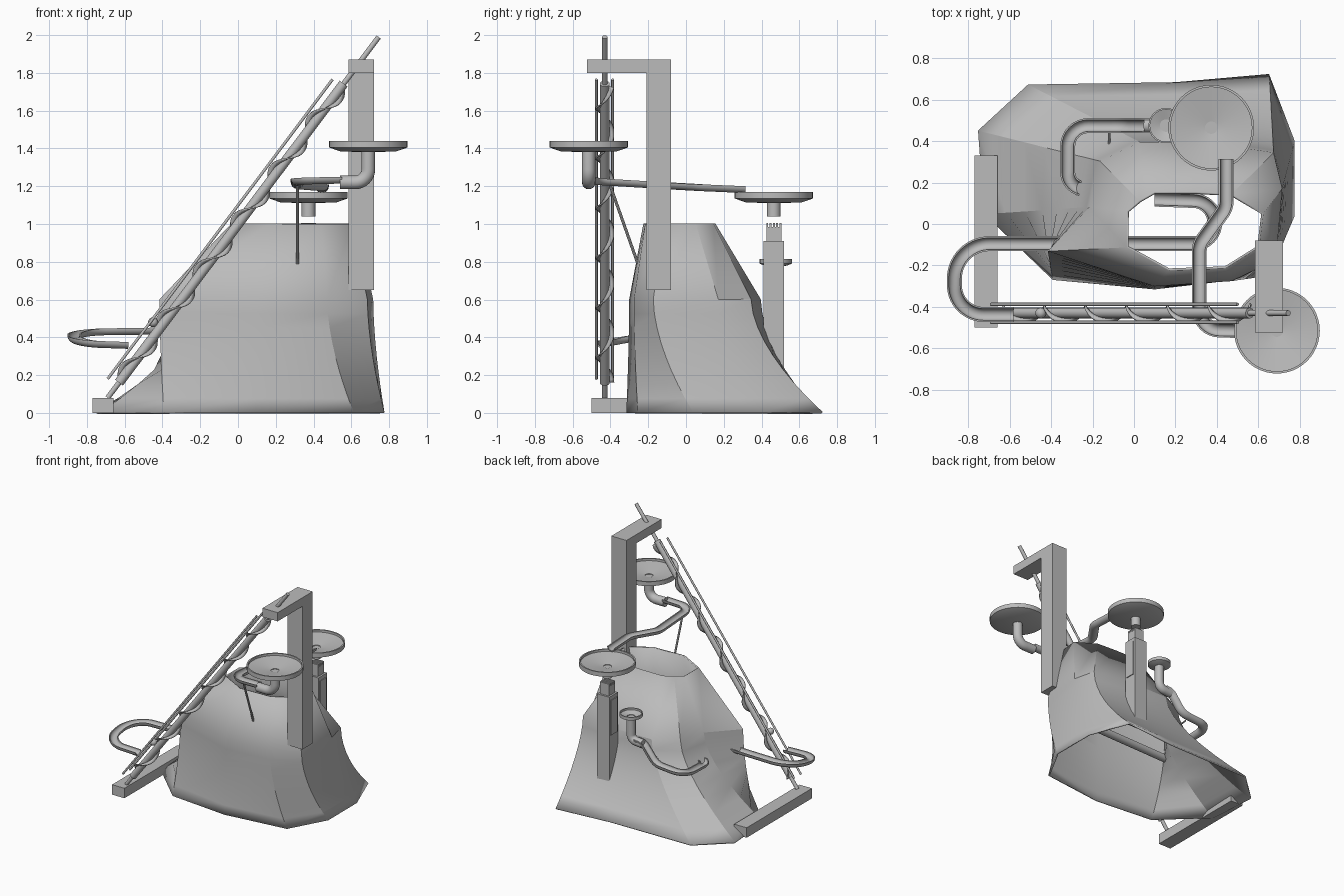
import bpy, bmesh, math
from mathutils import Vector

if "Cube" in bpy.data.objects:
    bpy.data.objects.remove(bpy.data.objects["Cube"])

grey = bpy.data.materials.new("plain_grey")
grey.use_nodes = True
grey.diffuse_color = (0.5, 0.5, 0.5, 1)
grey.node_tree.nodes["Principled BSDF"].inputs["Base Color"].default_value = (0.5, 0.5, 0.5, 1)


def add(name, verts, faces, smooth=None, thick=0):
    """Mesh object with optional shell thickness and angle-limited smoothing."""
    me = bpy.data.meshes.new(name)
    me.from_pydata([tuple(v) for v in verts], [], faces)
    bm = bmesh.new()
    bm.from_mesh(me)
    bmesh.ops.recalc_face_normals(bm, faces=bm.faces)
    bm.to_mesh(me)
    bm.free()
    ob = bpy.data.objects.new(name, me)
    bpy.context.collection.objects.link(ob)
    me.materials.append(grey)
    if thick:
        mod = ob.modifiers.new("shell", "SOLIDIFY")
        mod.thickness, mod.offset = thick, 0
    if smooth:
        bpy.ops.object.select_all(action="DESELECT")
        ob.select_set(True)
        bpy.context.view_layer.objects.active = ob
        bpy.ops.object.shade_smooth_by_angle(angle=math.radians(smooth))
    return ob


def box(name, lo, hi):
    verts = [(x, y, z) for x in (lo[0], hi[0]) for y in (lo[1], hi[1]) for z in (lo[2], hi[2])]
    return add(name, verts, [(0, 1, 3, 2), (4, 6, 7, 5), (0, 4, 5, 1), (2, 3, 7, 6), (0, 2, 6, 4), (1, 5, 7, 3)])


def skin(rows, closed_rows=False, closed_cols=True):
    """Quads between successive rows of equal length."""
    n, m = len(rows[0]), len(rows)
    faces = [(r * n + c, r * n + (c + 1) % n, (r + 1) % m * n + (c + 1) % n, (r + 1) % m * n + c)
             for r in range(m if closed_rows else m - 1) for c in range(n if closed_cols else n - 1)]
    return [p for row in rows for p in row], faces


def rounded(points, radius, steps=8):
    """Polyline with circular corners."""
    pts = [Vector(p) for p in points]
    out = [pts[0]]
    for a, b, c in zip(pts, pts[1:], pts[2:]):
        u, v = (a - b).normalized(), (c - b).normalized()
        half = u.angle(v) / 2
        d = min(radius / math.tan(half), (a - b).length * 0.5, (c - b).length * 0.5)
        p, q, w = b + u * d, b + v * d, math.sin(half)
        for i in range(steps + 1):
            t = i / steps
            k = ((1 - t) ** 2, 2 * t * (1 - t) * w, t * t)
            out.append((p * k[0] + b * k[1] + q * k[2]) / sum(k))
    return out + [pts[-1]]


def sweep(name, path, r, gutter=False, sides=16):
    """Closed pipe, or an open-topped gutter with a thin wall."""
    path = [Vector(p) for p in path]
    path = [p for i, p in enumerate(path) if i == 0 or (p - path[i - 1]).length > 1e-4]
    if gutter:
        arc = [math.pi * i / 12 for i in range(13)]
        section = [(r, a) for a in arc] + [(r - 0.008, a) for a in reversed(arc)]
    else:
        section = [(r, math.tau * i / sides) for i in range(sides)]
    rows, up = [], Vector((0, 0, 1))
    for i, p in enumerate(path):
        t = (path[min(i + 1, len(path) - 1)] - path[max(i - 1, 0)]).normalized()
        if not gutter and i == 0 and abs(t.z) > 0.9:
            up = Vector((0, 1, 0))
        n = (up - t * up.dot(t)).normalized()
        if not gutter:
            up = n
        s = t.cross(n)
        rows.append([p + s * (q * math.cos(a)) - n * (q * math.sin(a)) for q, a in section])
    verts, faces = skin(rows)
    k = len(section)
    if gutter:
        for base in (0, len(verts) - k):
            faces += [(base + i, base + i + 1, base + k - 2 - i, base + k - 1 - i) for i in range(12)]
    else:
        faces += [tuple(range(k)), tuple(range(len(verts) - k, len(verts)))]
    return add(name, verts, faces, 40)


def lathe(name, centre, profile, sides=48):
    rows = [[Vector(centre) + Vector((r * math.cos(a), r * math.sin(a), z)) for r, z in profile]
            for a in (math.tau * i / sides for i in range(sides))]
    return add(name, *skin(rows, closed_rows=True), smooth=35)


# Hollow mountain: each line gives one ridge at the base, shoulder and rim
ridges = [((0.1, -0.31), (0.1, -0.295), (0.17, -0.22)),
          ((0.61, -0.25), (0.47, -0.27), (0.44, -0.21)),
          ((0.77, 0.04), (0.68, -0.17), (0.6, -0.11)),
          ((0.77, 0.4), (0.71, 0.17), (0.62, 0.05)),
          ((0.65, 0.72), (0.67, 0.34), (0.47, 0.14)),
          ((0.2, 0.68), (0.35, 0.39), (0.3, 0.15)),
          ((-0.51, 0.67), (0.03, 0.39), (0.1, 0.15)),
          ((-0.75, 0.45), (-0.16, 0.3), (0.03, 0.11)),
          ((-0.72, 0.05), (-0.21, 0.08), (-0.03, 0.06)),
          ((-0.39, -0.265), (-0.41, -0.13), (-0.03, -0.11))]
rows = []
for i in range(9):
    t = i / 8
    f = (1 - t) ** 1.7
    rows.append([(m[0] + (b[0] - m[0]) * f, m[1] + (b[1] - m[1]) * f, 0.6 * t) for b, m, _ in ridges])
rows.append([(p[0], p[1], 1.0) for _, _, p in ridges])
add("mountain_shell", *skin(rows), smooth=24, thick=0.012)

# Frame: ground beam, pillar and overhead arm
box("ground_beam", (-0.77, -0.5, 0), (-0.66, 0.33, 0.08))
box("pillar", (0.585, -0.21, 0.65), (0.72, -0.08, 1.8))
box("overhead_arm", (0.585, -0.525, 1.8), (0.72, -0.08, 1.87))

# Screw lift: axle, core, spiral blade and two guide rails
foot, head = Vector((-0.69, -0.43, 0.08)), Vector((0.745, -0.43, 1.99))
axis = (head - foot).normalized()
sweep("lift_axle", [foot, head], 0.014)
sweep("lift_core", [foot + axis * 0.1, foot + axis * 2.08], 0.026)
side, out = Vector((0, 1, 0)), axis.cross(Vector((0, 1, 0)))
blade = []
for i in range(6 * 24):
    a = math.tau * i / 24
    radial = side * math.cos(a) + out * math.sin(a)
    at = foot + axis * (0.1 + 0.33 * i / 24)
    blade.append([at + radial * 0.02, at + radial * 0.05])
add("lift_blade", *skin(blade, closed_cols=False), smooth=40, thick=0.008)
for name, y in (("front_guide_rail", -0.475), ("back_guide_rail", -0.388)):
    sweep(name, [(-0.69, y, 0.18), (0.5, y, 1.765)], 0.008, sides=10)

# Marble riding the screw
bpy.ops.mesh.primitive_uv_sphere_add(segments=20, ring_count=12, radius=0.026, location=(-0.45, -0.43, 0.48))
marble = bpy.context.object
marble.name = "marble"
marble.data.materials.append(grey)
bpy.ops.object.shade_smooth()

# Catch dishes and the small funnel cup
dish = [(0.03, -0.06), (0.15, -0.055), (0.207, -0.035), (0.207, 0), (0.196, 0), (0.196, -0.018), (0.03, -0.045)]
lathe("upper_dish", (0.69, -0.515, 1.44), dish)
lathe("lower_dish", (0.373, 0.465, 1.17), dish)
lathe("small_cup", (0.155, 0.475, 0.815),
      [(0.03, -0.04), (0.06, -0.035), (0.085, -0.025), (0.085, 0), (0.077, 0), (0.077, -0.015), (0.03, -0.03)])

# Upper run: elbow, curving gutter and its prop
sweep("upper_elbow", rounded([(0.69, -0.515, 1.39), (0.69, -0.515, 1.22), (0.54, -0.515, 1.22)], 0.07), 0.036)
sweep("upper_gutter", rounded([(0.55, -0.515, 1.25), (0.315, -0.51, 1.245), (0.315, -0.1, 1.22),
                               (0.445, 0.08, 1.21), (0.445, 0.315, 1.2)], 0.1), 0.036, True)
sweep("upper_prop", [(0.315, -0.4, 1.2), (0.315, -0.255, 0.79)], 0.008, sides=8)
sweep("lower_dish_stem", [(0.373, 0.465, 1.12), (0.373, 0.465, 1.04)], 0.036)

# Back run: cup stem, stepped gutter into the mountain and its prop
sweep("small_cup_stem", rounded([(0.155, 0.475, 0.78), (0.155, 0.475, 0.6), (0.05, 0.475, 0.59)], 0.05), 0.034)
sweep("back_gutter", rounded([(0.11, 0.475, 0.62), (0.04, 0.475, 0.61), (-0.07, 0.475, 0.47), (-0.32, 0.475, 0.45),
                              (-0.32, 0.17, 0.44), (-0.16, 0.17, 0.43)], 0.1), 0.036, True)
sweep("back_prop", [(-0.12, 0.45, 0.43), (-0.12, 0.36, 0.42)], 0.006, sides=8)

# Return run: bend inside the mountain, then the loop back to the screw
sweep("return_gutter", rounded([(0.1, 0.12, 0.49), (0.39, 0.11, 0.48), (0.39, -0.095, 0.47), (-0.5, -0.095, 0.45),
                                (-0.867, -0.095, 0.445), (-0.867, -0.437, 0.385), (-0.58, -0.437, 0.375)], 0.171, 14),
      0.036, True)

# Back post with side panels, slider and toothed tip
box("back_post", (0.318, 0.41, 0.22), (0.428, 0.52, 0.91))
for name, x in (("left_panel", 0.428), ("right_panel", 0.312)):
    box(name, (x, 0.425, 0.6), (x + 0.006, 0.505, 0.88))
box("post_slider", (0.333, 0.425, 0.9), (0.413, 0.505, 0.985))
for i in range(5):
    y = 0.425 + i * 0.0175
    box(f"slider_tooth_{i + 1}", (0.333, y, 0.98), (0.413, y + 0.01, 1.005))
